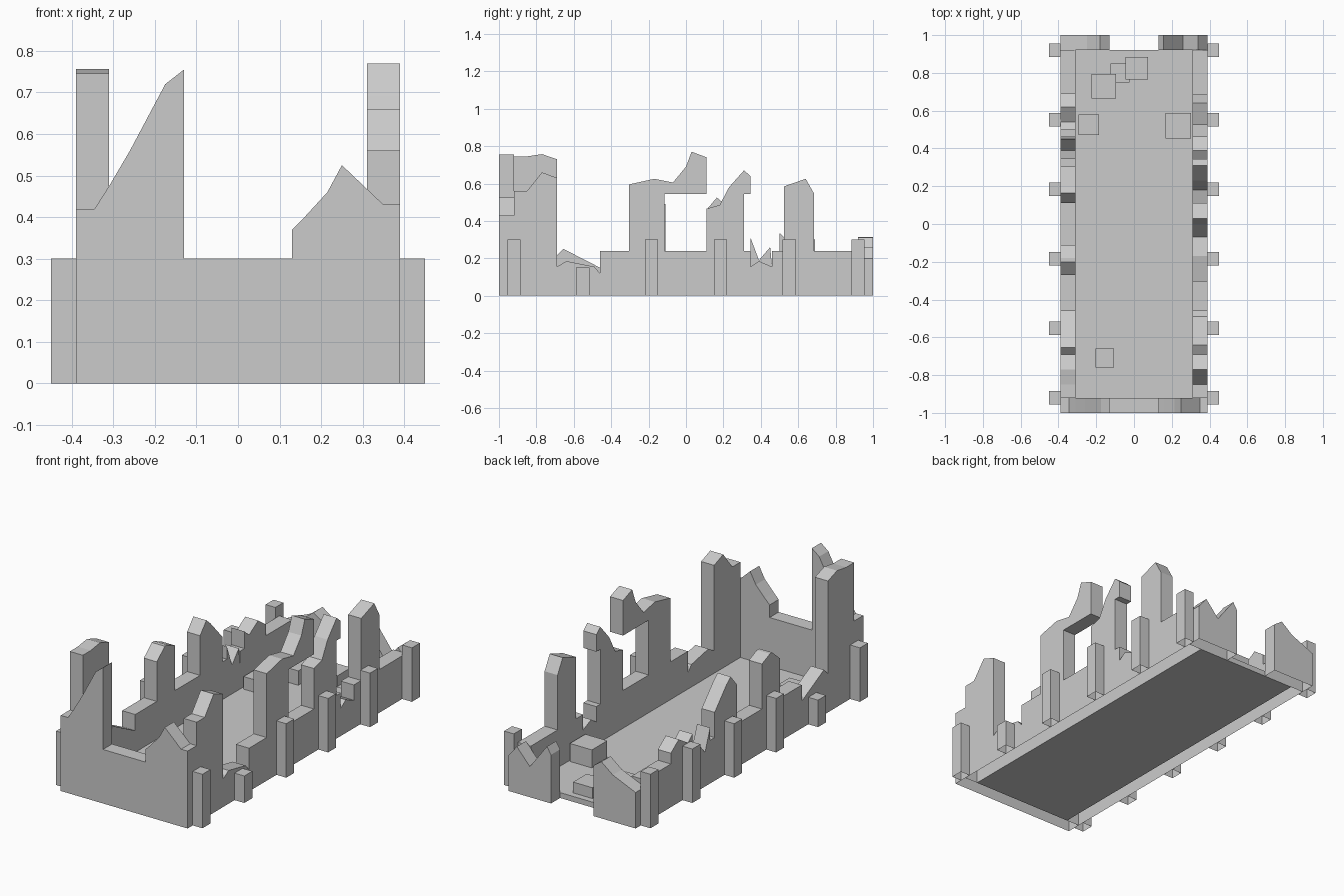
import bpy, bmesh
from mathutils import Vector

if "Cube" in bpy.data.objects:
    bpy.data.objects.remove(bpy.data.objects["Cube"])


def extrude_profile(name, pts, axis, lo, hi):
    """Extrude a (horizontal, z) outline along an axis; undersides on the ground stay open."""
    bm = bmesh.new()
    if axis == 'X':
        place, step = (lambda h, z: (lo, h, z)), Vector((hi - lo, 0, 0))
    else:
        place, step = (lambda h, z: (h, lo, z)), Vector((0, hi - lo, 0))
    face = bm.faces.new([bm.verts.new(place(h, z)) for h, z in pts])
    out = bmesh.ops.extrude_face_region(bm, geom=[face], use_keep_orig=True)
    moved = [v for v in out['geom'] if isinstance(v, bmesh.types.BMVert)]
    bmesh.ops.translate(bm, verts=moved, vec=step)
    bmesh.ops.recalc_face_normals(bm, faces=bm.faces)
    ground = [f for f in bm.faces if all(abs(v.co.z) < 1e-5 for v in f.verts)]
    bmesh.ops.delete(bm, geom=ground, context='FACES_ONLY')
    return finish(name, bm)


def finish(name, bm):
    mesh = bpy.data.meshes.new(name)
    bm.to_mesh(mesh)
    bm.free()
    obj = bpy.data.objects.new(name, mesh)
    bpy.context.collection.objects.link(obj)
    return obj


def box(name, x, y, z0, sx, sy, sz):
    bm = bmesh.new()
    bmesh.ops.create_cube(bm, size=1)
    for v in bm.verts:
        v.co = Vector((x + v.co.x * sx, y + v.co.y * sy, z0 + (v.co.z + .5) * sz))
    return finish(name, bm)


def wall(name, top, axis, lo, hi):
    return extrude_profile(name, [(top[0][0], 0)] + top + [(top[-1][0], 0)], axis, lo, hi)


SILL = .24

# right side wall, front to back
wall('right_wall', [
    (-.92, .56), (-.85, .56), (-.77, .66), (-.69, .63),
    (-.69, .155), (-.64, .185), (-.49, .155), (-.46, .12), (-.46, SILL),
    (-.305, SILL), (-.305, .595), (-.17, .625), (-.07, .605), (0, .69),
    (.03, .77), (.11, .74), (.11, .545), (-.115, .545), (-.115, SILL),
    (.11, SILL), (.11, .465), (.18, .485), (.23, .58), (.31, .67),
    (.345, .64), (.345, .545), (.31, .545), (.31, SILL), (.345, SILL),
    (.345, .155), (.39, .185), (.46, .155), (.46, SILL),
    (.525, SILL), (.525, .585), (.64, .625), (.685, .545), (.685, SILL),
    (.92, SILL)], 'X', .31, .39)

# left side wall, front to back
wall('left_wall', [
    (-.92, .745), (-.85, .745), (-.77, .757), (-.69, .73),
    (-.69, .215), (-.655, .25), (-.46, .15), (-.46, SILL),
    (-.27, SILL), (-.27, .46), (-.2, .52), (-.18, .52), (-.11, .49), (-.11, SILL),
    (.11, SILL), (.11, .46), (.165, .525), (.2, .495), (.305, .38), (.305, SILL),
    (.345, SILL), (.345, .31), (.39, .19), (.45, .26), (.46, .155), (.46, SILL),
    (.5, SILL), (.5, .335), (.54, .3), (.62, .35), (.69, .3), (.69, SILL),
    (.92, SILL)], 'X', -.39, -.31)

# front wall with broken gable
wall('front_wall', [
    (-.39, .42), (-.345, .42), (-.31, .475), (-.26, .56), (-.175, .72),
    (-.13, .755), (-.13, .3), (.13, .3), (.13, .37), (.16, .4), (.215, .46),
    (.25, .525), (.35, .43), (.39, .43)], 'Y', -1, -.92)

# back wall stubs beside the doorway
wall('back_wall_left', [(-.39, .2), (-.25, .26), (-.18, .315), (-.13, .28)], 'Y', .92, 1)
wall('back_wall_right', [(.13, .27), (.155, .31), (.26, .17), (.34, .26), (.39, .2)],
     'Y', .92, 1)

# buttresses, mirrored on both sides
for side, label in ((-1, 'left'), (1, 'right')):
    a, b = sorted((side * .39, side * .45))
    for i in range(6):
        y = -.92 + i * .368
        h = .15 if i == 1 else .3
        wall(f'buttress_{label}_{i + 1}', [(y - .035, h), (y + .035, h)], 'X', a, b)

# floor and fallen blocks
FLOOR = .03
box('floor', 0, 0, 0, .62, 1.84, FLOOR)
blocks = [(-.16, .73, .13, .08), (.015, .825, .12, .06), (-.075, .8, .1, .05),
          (-.24, .525, .11, .07), (.235, .52, .135, .1), (-.155, -.71, .1, .06)]
for i, (x, y, s, h) in enumerate(blocks):
    box(f'fallen_block_{i + 1}', x, y, FLOOR, s, s, h)
